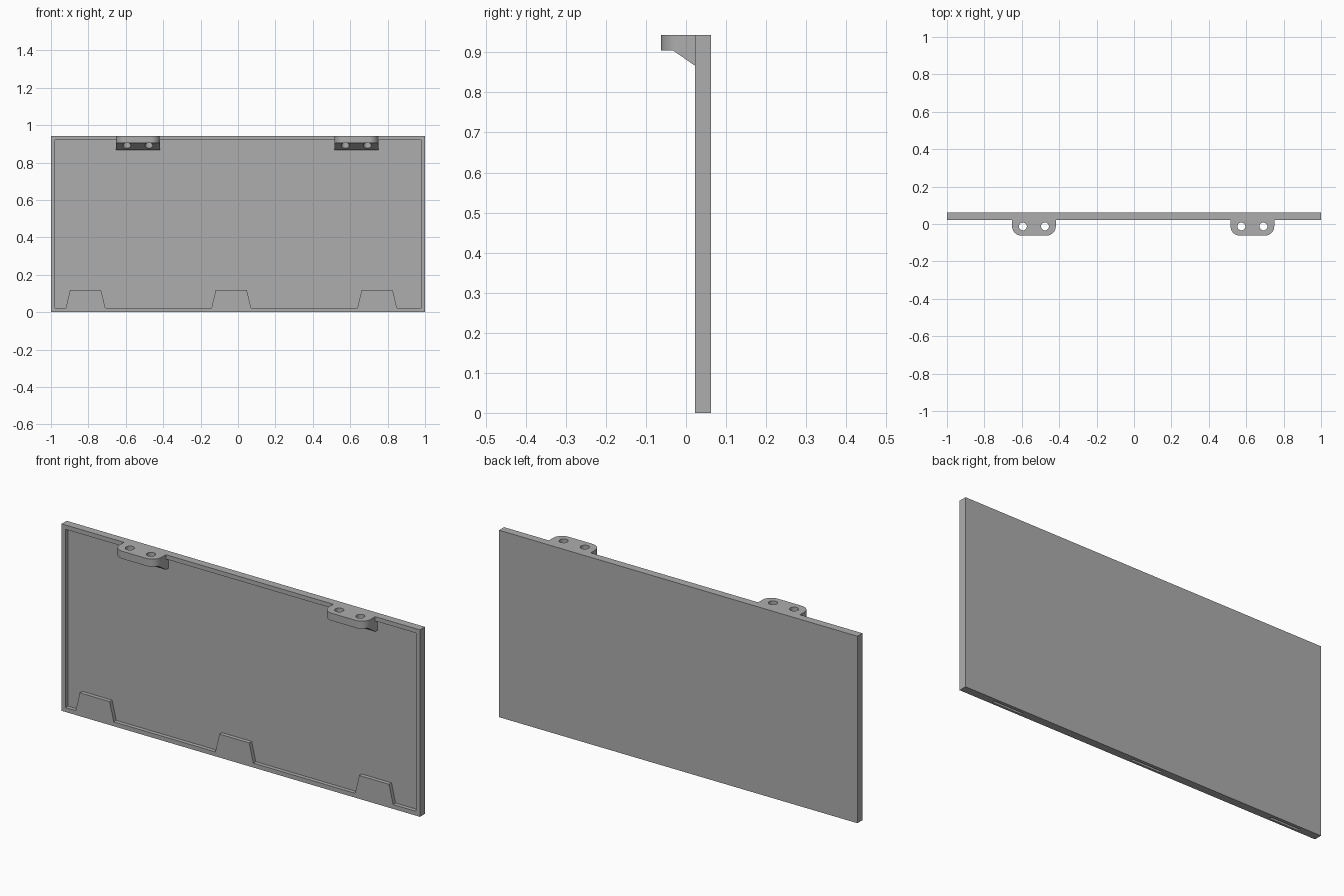
import bpy
import bmesh
from math import cos, sin, pi

cube = bpy.data.objects.get("Cube")
if cube:
    bpy.data.objects.remove(cube, do_unlink=True)

grey = bpy.data.materials.new("mid_grey")
grey.use_nodes = True
colour = (0.42, 0.42, 0.42, 1)
grey.diffuse_color = colour
grey.node_tree.nodes["Principled BSDF"].inputs["Base Color"].default_value = colour

# Place a 2D profile point in space, with the given axis as extrusion depth
PLACE = {
    "x": lambda p, d: (d, p[0], p[1]),
    "y": lambda p, d: (p[0], d, p[1]),
    "z": lambda p, d: (p[0], p[1], d),
}


def prism(name, profile, axis, start, end):
    """Extrude a closed profile along one axis."""
    bm = bmesh.new()
    rings = [[bm.verts.new(PLACE[axis](p, d)) for p in profile] for d in (start, end)]
    n = len(profile)
    bm.faces.new(rings[0])
    bm.faces.new(rings[1][::-1])
    for i in range(n):
        j = (i + 1) % n
        bm.faces.new((rings[0][j], rings[0][i], rings[1][i], rings[1][j]))
    bmesh.ops.recalc_face_normals(bm, faces=bm.faces)
    mesh = bpy.data.meshes.new(name)
    bm.to_mesh(mesh)
    bm.free()
    mesh.materials.append(grey)
    obj = bpy.data.objects.new(name, mesh)
    bpy.context.collection.objects.link(obj)
    return obj


def rect(x0, x1, y0, y1):
    return [(x0, y0), (x1, y0), (x1, y1), (x0, y1)]


def arc(cx, cy, r, a0, a1, steps):
    angles = [a0 + (a1 - a0) * i / steps for i in range(steps + 1)]
    return [(cx + r * cos(a), cy + r * sin(a)) for a in angles]


def combine(obj, cutter, operation="DIFFERENCE"):
    """Apply a boolean and discard the cutter."""
    mod = obj.modifiers.new("cut", "BOOLEAN")
    mod.object, mod.operation, mod.solver = cutter, operation, "EXACT"
    bpy.context.view_layer.objects.active = obj
    bpy.ops.object.modifier_apply(modifier=mod.name)
    bpy.data.objects.remove(cutter, do_unlink=True)


FRONT, FLOOR, BACK, TOP = 0.022, 0.042, 0.062, 0.943
RIM = 0.022
TABS = (-0.815, -0.036, 0.744)

# Panel with a shallow front recess that leaves a rim and three tapered tabs
panel = prism("panel", rect(-1, 1, 0, TOP), "y", FRONT, BACK)
inner = 1 - RIM
outline = [(inner, TOP - RIM), (-inner, TOP - RIM), (-inner, RIM)]
for x in TABS:
    outline += [(x - 0.106, RIM), (x - 0.083, 0.118), (x + 0.083, 0.118), (x + 0.106, RIM)]
outline.append((inner, RIM))
combine(panel, prism("recess_cutter", outline, "y", FRONT - 0.1, FLOOR))

# Slots rising into the tabs from the bottom edge
for x in TABS:
    combine(panel, prism("slot_cutter", rect(x - 0.083, x + 0.083, 0.034, 0.046), "z", -0.1, 0.1))

# Rounded brackets with a sloping underside and two upright holes each
SIDE = [(-0.062, TOP), (-0.062, 0.905), (-0.033, 0.905), (FRONT, 0.867), (FLOOR, 0.867),
        (FLOOR, TOP)]
HALF, R = 0.117, 0.05
for name, x in (("right_bracket", -0.535), ("left_bracket", 0.633)):
    bracket = prism(name, SIDE, "x", x - 0.2, x + 0.2)
    plan = [(x + HALF, 0.1), (x - HALF, 0.1)]
    plan += arc(x - HALF + R, -0.062 + R, R, pi, 1.5 * pi, 10)
    plan += arc(x + HALF - R, -0.062 + R, R, 1.5 * pi, 2 * pi, 10)
    combine(bracket, prism("plan_cutter", plan, "z", 0.8, 1), "INTERSECT")
    for side in (-1, 1):
        hole = arc(x + side * 0.059, -0.013, 0.021, 0, 2 * pi, 28)[:-1]
        combine(bracket, prism("hole_cutter", hole, "z", 0.8, 1))
    # Merge into the panel so the shared top is one clean surface
    bpy.ops.object.select_all(action="DESELECT")
    bracket.select_set(True)
    bpy.ops.object.shade_smooth_by_angle(angle=pi / 6)
